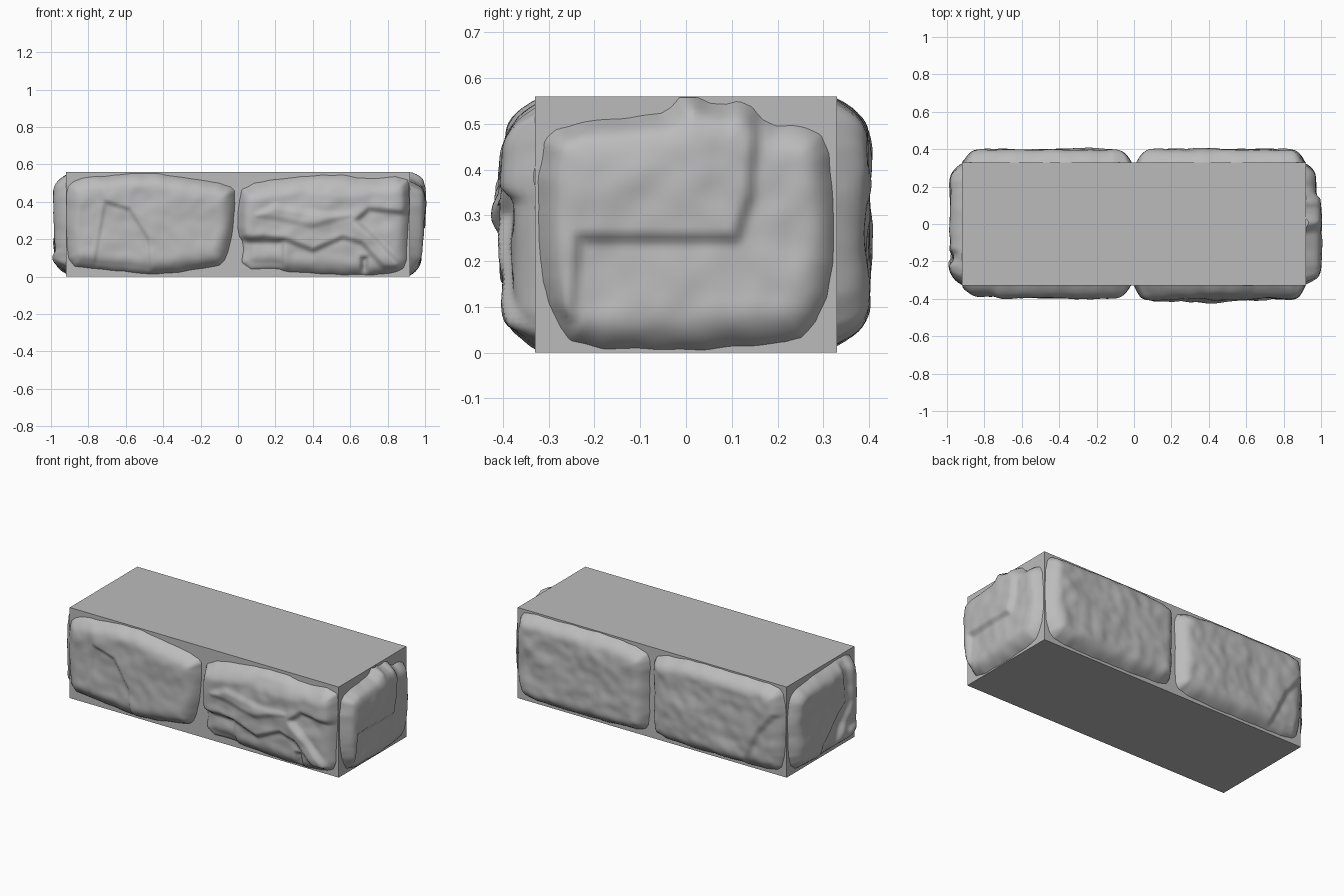
import bpy, bmesh, math
from mathutils import Vector, noise

cube = bpy.data.objects.get("Cube")
if cube:
    bpy.data.objects.remove(cube, do_unlink=True)

HX, HY, HZ = 0.92, 0.33, 0.56
STEP = 0.011
Z = Vector((0, 0, 1))

grey = bpy.data.materials.new("stone grey")
grey.use_nodes = True
grey.diffuse_color = (0.5, 0.5, 0.5, 1)
grey.node_tree.nodes["Principled BSDF"].inputs["Base Color"].default_value = (0.5, 0.5, 0.5, 1)


def add_object(name, bm):
    mesh = bpy.data.meshes.new(name)
    bm.to_mesh(mesh)
    bm.free()
    mesh.materials.append(grey)
    obj = bpy.data.objects.new(name, mesh)
    bpy.context.collection.objects.link(obj)
    return obj


def soften(points):
    """Cut every corner of a closed outline once."""
    out = []
    for i, p in enumerate(points):
        a, b = Vector(p), Vector(points[(i + 1) % len(points)])
        out += [a.lerp(b, 0.25), a.lerp(b, 0.75)]
    return [(p.x, p.y) for p in out]


def inside_distance(x, y, outline):
    """Distance to the outline, positive inside it."""
    best, inside = 9.0, False
    ax, ay = outline[-1]
    for bx, by in outline:
        ex, ey, wx, wy = bx - ax, by - ay, x - ax, y - ay
        t = max(0, min(1, (wx * ex + wy * ey) / (ex * ex + ey * ey + 1e-9)))
        best = min(best, math.hypot(wx - ex * t, wy - ey * t))
        if (ay > y) != (by > y) and x < ax + (y - ay) * ex / ey:
            inside = not inside
        ax, ay = bx, by
    return best if inside else -best


def stone(name, across, half, offset, outline, depth, reliefs=(), bumps=0.012):
    """Rounded stone facing; reliefs are (outline, height change, slope width)."""
    normal = across.cross(Z)
    outline = soften(outline)
    us, vs = [p[0] for p in outline], [p[1] for p in outline]
    u0, u1 = max(min(us) - 0.02, 0.003 - half), min(max(us) + 0.02, half - 0.003)
    v0, v1 = max(min(vs) - 0.02, 0.003), min(max(vs) + 0.02, HZ - 0.003)
    nu, nv = math.ceil((u1 - u0) / STEP), math.ceil((v1 - v0) / STEP)
    bm = bmesh.new()
    grid, dist = {}, {}
    for i in range(nu + 1):
        for j in range(nv + 1):
            u, v = u0 + (u1 - u0) * i / nu, v0 + (v1 - v0) * j / nv
            place = across * u + normal * offset + Z * v
            d = inside_distance(u, v, outline) + 0.005 * noise.noise(place * 14)
            if d < 0:
                h = 1.8 * d
            else:
                t = min(1, d / 0.1)
                h = depth * (1 - (1 - t) ** 3)
                for shape, change, width in reliefs:
                    k = max(0, min(1, inside_distance(u, v, shape) / width + 0.5))
                    h += change * k * k * (3 - 2 * k) * min(1, t * 3)
                h += bumps * t * (noise.noise(place * 6) + 0.5 * noise.noise(place * 15))
            grid[i, j] = bm.verts.new(place + normal * max(h, -0.04))
            dist[i, j] = d
    for i in range(nu):
        for j in range(nv):
            keys = [(i, j), (i + 1, j), (i + 1, j + 1), (i, j + 1)]
            if max(dist[k] for k in keys) > -0.015:
                bm.faces.new([grid[k] for k in keys]).smooth = True
    bmesh.ops.delete(bm, geom=[v for v in bm.verts if not v.link_faces], context='VERTS')
    add_object(name, bm)


# Plain core block
bm = bmesh.new()
bmesh.ops.create_cube(bm, size=1)
for v in bm.verts:
    v.co = (v.co.x * 2 * HX, v.co.y * 2 * HY, (v.co.z + 0.5) * HZ)
add_object("core_block", bm)

X, Y = Vector((1, 0, 0)), Vector((0, 1, 0))

# Front facing: slab with a sunken chip
stone("front_right_stone", X, HX, HY,
      [(-.92, .47), (-.87, .52), (-.71, .54), (-.47, .555), (-.23, .52), (-.05, .49), (-.01, .45),
       (-.03, .25), (-.06, .10), (-.11, .05), (-.45, .01), (-.53, .02), (-.79, .04), (-.9, .06),
       (-.92, .2)], 0.066,
      [([(-.71, .40), (-.58, .36), (-.48, .2), (-.46, -.05), (-.79, -.05)], -0.016, 0.025),
       ([(-1, -.1), (-.79, -.1), (-.72, .4), (-.78, .6), (-1, .6)], -0.012, 0.06)], 0.008)

# Front facing: overhanging ledge with a diagonal rib and blocks below
stone("front_left_stone", X, HX, HY,
      [(.0, .38), (.03, .49), (.27, .53), (.54, .55), (.68, .52), (.9, .54), (.92, .44), (.905, .2),
       (.9, .05), (.84, .02), (.68, .005), (.25, .025), (.22, .04), (.02, .04), (.03, .18), (.0, .22)],
      0.05,
      [([(-.1, .7), (-.1, .19), (.14, .21), (.25, .20), (.40, .14), (.56, .21), (.66, .18),
         (.78, .05), (.90, .03), (.74, .2), (.63, .3), (.7, .36), (1, .33), (1, .7)], 0.024, 0.035),
       ([(-.1, .7), (.02, .44), (.3, .47), (.6, .46), (1, .48), (1, .7)], -0.018, 0.08),
       ([(.1, .33), (.4, .27), (.6, .33), (.4, .34), (.2, .38)], 0.012, 0.04),
       ([(-.1, -.1), (.24, -.1), (.24, .19), (-.1, .19)], -0.02, 0.03),
       ([(.66, -.1), (.69, -.1), (.69, .1), (.66, .1)], -0.03, 0.03)])

# Left end: raised upper slab with a leg down one side
stone("left_end_stone", Y, HY, HX,
      [(-.32, .45), (-.27, .50), (-.1, .515), (-.04, .525), (0, .57), (.07, .535), (.13, .55),
       (.18, .495), (.25, .495), (.31, .47), (.325, .33), (.32, .15), (.27, .04), (.2, .02),
       (0, .005), (-.24, .01), (-.29, .08), (-.32, .18)], 0.056,
      [([(-.4, .7), (-.4, .08), (-.25, .08), (-.235, .25), (.11, .25), (.14, .34), (.17, .7)],
        0.022, 0.035)], 0.01)

# Right end: two lobes split by a slanting crease
stone("right_end_stone", -Y, HY, HX,
      [(-.32, .44), (-.28, .51), (-.1, .53), (.05, .54), (.22, .55), (.3, .52), (.325, .4),
       (.32, .15), (.29, .04), (.1, .02), (-.15, .015), (-.28, .03), (-.32, .15)], 0.062,
      [([(.13, .7), (.16, .3), (-.05, .1), (-.1, -.1), (.0, -.1), (.22, .28), (.19, .7)],
        -0.02, 0.04),
       ([(.14, -.1), (.2, .12), (.4, .16), (.4, -.1)], 0.012, 0.03)])

# Back facing: two long slabs, one with a broken lower corner
BACK = [(.01, .46), (.04, .53), (.3, .555), (.6, .55), (.86, .55), (.91, .5), (.92, .3), (.9, .07),
        (.84, .02), (.55, .015), (.25, .02), (.05, .03), (.015, .09), (.02, .3)]
stone("back_left_stone", -X, HX, HY, [(-u, v) for u, v in reversed(BACK)], 0.068)
stone("back_right_stone", -X, HX, HY, BACK, 0.068,
      [([(.62, -.1), (.68, .08), (.76, .25), (.86, .38), (1, .4), (1, -.1)], -0.018, 0.04)])
